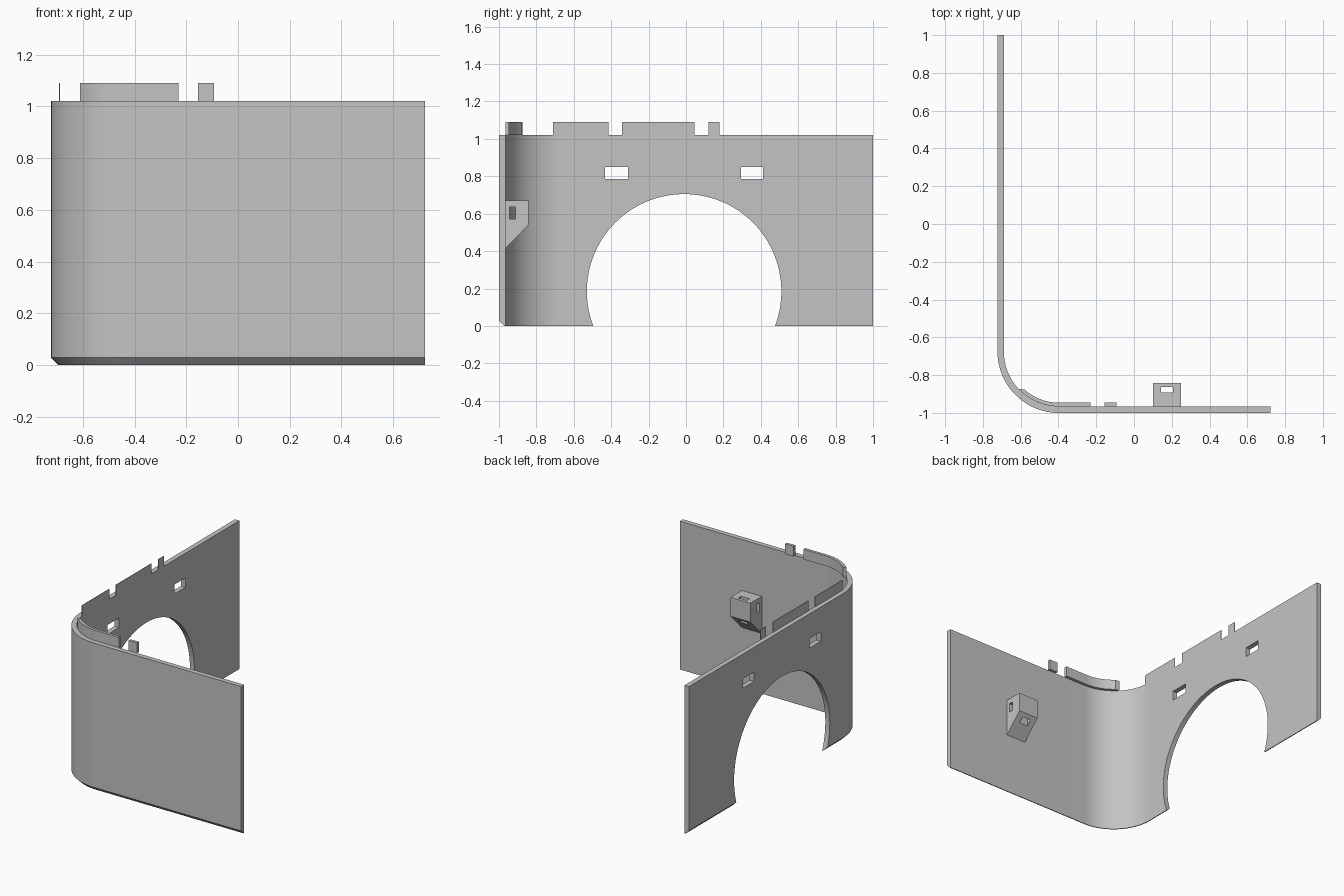
import bpy, bmesh, math
from mathutils import Vector

cube = bpy.data.objects.get("Cube")
if cube:
    bpy.data.objects.remove(cube, do_unlink=True)

# Overall dimensions
X, Y, H = 0.723, 1.0, 1.02
RADIUS, WALL, CHAMFER = 0.325, 0.034, 0.028
TAB_TOP = 1.09
INNER_X, INNER_Y = -X + WALL, -Y + WALL

grey = bpy.data.materials.new("plain_grey")
grey.use_nodes = True
colour = (0.55, 0.55, 0.55, 1)
grey.diffuse_color = colour
grey.node_tree.nodes["Principled BSDF"].inputs["Base Color"].default_value = colour


def make_object(name, bm):
    bmesh.ops.recalc_face_normals(bm, faces=bm.faces)
    mesh = bpy.data.meshes.new(name)
    bm.to_mesh(mesh)
    bm.free()
    mesh.materials.append(grey)
    obj = bpy.data.objects.new(name, mesh)
    bpy.context.collection.objects.link(obj)
    return obj


def prism(name, points, direction):
    """Extrude a flat polygon along a direction."""
    bm = bmesh.new()
    face = bm.faces.new([bm.verts.new(p) for p in points])
    result = bmesh.ops.extrude_face_region(bm, geom=[face])
    verts = [v for v in result["geom"] if isinstance(v, bmesh.types.BMVert)]
    bmesh.ops.translate(bm, verts=verts, vec=Vector(direction))
    return make_object(name, bm)


def box(name, x, y, z):
    points = [(x[0], y[0], z[0]), (x[1], y[0], z[0]), (x[1], y[1], z[0]), (x[0], y[1], z[0])]
    return prism(name, points, (0, 0, z[1] - z[0]))


def cut(obj, cutters):
    for cutter in cutters:
        cutter.hide_render = True
        mod = obj.modifiers.new("cut", "BOOLEAN")
        mod.operation, mod.solver, mod.object = "DIFFERENCE", "EXACT", cutter
        bpy.context.view_layer.objects.active = obj
        bpy.ops.object.modifier_apply(modifier=mod.name)
        bpy.data.objects.remove(cutter, do_unlink=True)


def smooth(obj):
    bpy.ops.object.select_all(action="DESELECT")
    obj.select_set(True)
    bpy.context.view_layer.objects.active = obj
    bpy.ops.object.shade_smooth_by_angle(angle=math.radians(25))


def corner(offset, start, end, steps):
    """Points on the rounded corner, moved inward by offset."""
    r = RADIUS - offset
    angles = [math.radians(start + (end - start) * i / steps) for i in range(steps + 1)]
    return [(-X + RADIUS + r * math.cos(a), -Y + RADIUS + r * math.sin(a)) for a in angles]


# L-shaped wall: chamfered section swept round the corner
section = [(CHAMFER, 0), (WALL, 0), (WALL, H), (0, H), (0, CHAMFER)]
bm = bmesh.new()
rails = []
for offset, z in section:
    path = [(-X + offset, Y)] + corner(offset, 180, 270, 24) + [(X, -Y + offset)]
    rails.append([bm.verts.new((x, y, z)) for x, y in path])
for a, b in zip(rails, rails[1:] + rails[:1]):
    for i in range(len(a) - 1):
        bm.faces.new((a[i], a[i + 1], b[i + 1], b[i]))
bm.faces.new([rail[0] for rail in rails])
bm.faces.new([rail[-1] for rail in rails])
wall = make_object("wall", bm)

# Wheel arch and two slots through the side wall
circle = [math.tau * i / 96 for i in range(96)]
arch = prism("arch_cutter", [(-X - 0.1, -0.01 + 0.52 * math.cos(a), 0.185 + 0.52 * math.sin(a))
                             for a in circle], (0.2, 0, 0))
slots = [box("slot_cutter", (-X - 0.1, -X + 0.1), y, (0.785, 0.85))
         for y in ((-0.432, -0.31), (0.293, 0.412))]
cut(wall, [arch] + slots)
smooth(wall)

# Thin tabs above the side wall
for i, y in enumerate(((-0.71, -0.415), (-0.343, 0.045), (0.12, 0.18))):
    box(f"side_tab_{i + 1}", (INNER_X - 0.003, INNER_X), y, (H, TAB_TOP))

# Curved tab and small tab inside the front rim
TAB = 0.02
outer = corner(WALL, 223, 270, 14) + [(-0.23, INNER_Y)]
inner = corner(WALL + TAB, 228, 270, 14) + [(-0.23, INNER_Y + TAB)]
curved_tab = prism("curved_front_tab", [(x, y, H) for x, y in outer + inner[::-1]],
                   (0, 0, TAB_TOP - H))
smooth(curved_tab)
box("small_front_tab", (-0.155, -0.092), (INNER_Y, INNER_Y + TAB), (H, TAB_TOP))

# Bracket on the inside of the front wall, with two holes
back = -0.842
profile = [(INNER_Y, 0.67), (back, 0.67), (back, 0.54), (INNER_Y, 0.415)]
bracket = prism("bracket", [(0.1, y, z) for y, z in profile], (0.15, 0, 0))
cut(bracket, [box("upright_hole_cutter", (0.142, 0.207), (-0.893, -0.863), (0.3, 0.8)),
              box("cross_hole_cutter", (0, 0.4), (-0.943, -0.912), (0.573, 0.635))])
